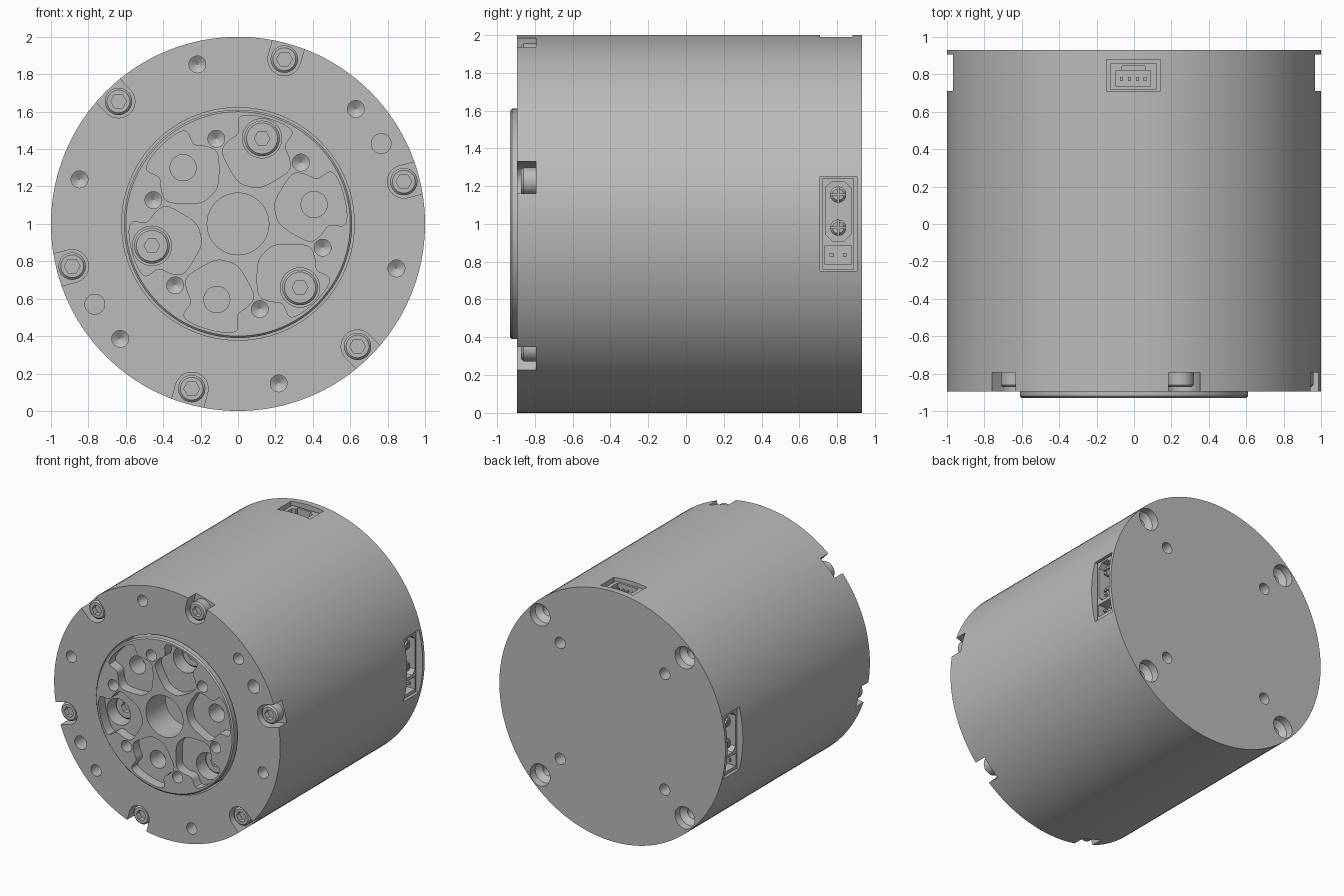
import bpy, bmesh
from math import sin, cos, pi, radians
from mathutils import Matrix, Vector

if "Cube" in bpy.data.objects:
    bpy.data.objects.remove(bpy.data.objects["Cube"])

grey = bpy.data.materials.new("satin grey")
grey.use_nodes = True
COLOUR = (0.5, 0.5, 0.5, 1)
grey.diffuse_color = COLOUR
grey.node_tree.nodes["Principled BSDF"].inputs["Base Color"].default_value = COLOUR
parts = []


# Shape helpers: everything is built around the y axis, then lifted at the end
def skin(bm, loops):
    rows = [[bm.verts.new(p) for p in loop] for loop in loops]
    n = len(rows[0])
    for a, b in zip(rows, rows[1:]):
        for i in range(n):
            bm.faces.new((a[i], a[(i + 1) % n], b[(i + 1) % n], b[i]))
    bm.faces.new(rows[0][::-1])
    bm.faces.new(rows[-1])


def prism(bm, outline, y0, y1):
    skin(bm, [[(x, y, z) for x, z in outline] for y in (y0, y1)])


def lathe(bm, profile, at=(0, 0), n=32):
    turn = [2 * pi * i / n for i in range(n)]
    skin(bm, [[(at[0] + r * cos(t), y, at[1] + r * sin(t)) for t in turn] for r, y in profile])


def rect(x0, x1, z0, z1):
    return [(x0, z0), (x1, z0), (x1, z1), (x0, z1)]


def chamfered(x0, x1, z0, z1, c):
    return [(x0 + c, z0), (x1 - c, z0), (x1, z0 + c), (x1, z1 - c),
            (x1 - c, z1), (x0 + c, z1), (x0, z1 - c), (x0, z0 + c)]


def polar(r, start, count=6):
    return [(r * cos(radians(start + 360 * k / count)), r * sin(radians(start + 360 * k / count)))
            for k in range(count)]


def spun(outline, degrees):
    c, s = cos(radians(degrees)), sin(radians(degrees))
    return [(x * c - z * s, x * s + z * c) for x, z in outline]


def rounded(points, steps=4):
    out, n = [], len(points)
    for i in range(n):
        p = [Vector(points[(i + k - 1) % n]) for k in range(4)]
        for j in range(steps):
            t = j / steps
            out.append(tuple(0.5 * (2 * p[1] + (p[2] - p[0]) * t
                       + (2 * p[0] - 5 * p[1] + 4 * p[2] - p[3]) * t ** 2
                       + (3 * p[1] - p[0] - 3 * p[2] + p[3]) * t ** 3)))
    return out


def make(name, build, matrix=None):
    bm = bmesh.new()
    build(bm)
    if matrix:
        bm.transform(matrix)
    bmesh.ops.recalc_face_normals(bm, faces=bm.faces[:])
    mesh = bpy.data.meshes.new(name)
    bm.to_mesh(mesh)
    bm.free()
    mesh.materials.append(grey)
    obj = bpy.data.objects.new(name, mesh)
    bpy.context.collection.objects.link(obj)
    parts.append(obj)
    return obj


def cut(target, build, matrix=None):
    tool = make("cutter", build, matrix)
    tool.hide_render = True
    parts.remove(tool)
    mod = target.modifiers.new("cut", "BOOLEAN")
    mod.operation, mod.solver, mod.object = "DIFFERENCE", "EXACT", tool
    bpy.context.view_layer.objects.active = target
    bpy.ops.object.modifier_apply(modifier=mod.name)
    bpy.data.objects.remove(tool)


def holes(target, places, profile, n=32):
    def build(bm):
        for at in places:
            lathe(bm, profile, at, n)
    cut(target, build)


def screws(name, places, r, top, bottom):
    def heads(bm):
        for at in places:
            lathe(bm, [(r - 0.012, top), (r, top + 0.012), (r, bottom)], at)
    obj = make(name, heads)
    holes(obj, places, [(0.042, top - 0.02), (0.042, top + 0.04)], 6)


FRONT, BACK, HUB = -0.895, 0.93, -0.93
OPEN = -1.1
SCREW_ANGLE = 14.3

# Housing drum
body = make("housing", lambda bm: lathe(bm, [(1, FRONT), (1, BACK)], n=128))
cut(body, lambda bm: lathe(bm, [(0.622, OPEN), (0.622, -0.5)], n=96))

# Screw notches opening through the front rim
rim_screws = polar(0.915, SCREW_ANGLE)
arc = [(0.915 + 0.088 * cos(t), 0.088 * sin(t)) for t in [pi / 2 + pi * i / 16 for i in range(17)]]
notch = arc + [(1.1, -0.088), (1.1, 0.088)]


def notches(bm):
    for k in range(6):
        prism(bm, spun(notch, SCREW_ANGLE + 60 * k), OPEN, -0.795)


cut(body, notches)
screws("rim_screws", rim_screws, 0.073, -0.872, -0.79)

# Front tapped and dowel holes
holes(body, polar(0.88, 44.3), [(0.045, OPEN), (0.045, -0.74), (0.001, -0.71)])
holes(body, polar(0.878, 29.3, 2), [(0.053, OPEN), (0.053, -0.75)])

# Back countersunk and tapped holes
holes(body, polar(0.905, 45, 4), [(0.045, 0.65), (0.045, 0.83), (0.085, 0.87), (0.095, 1.1)])
holes(body, polar(0.655, 45, 4), [(0.001, 0.71), (0.045, 0.74), (0.045, 1.1)])

# Output hub with petal pockets
hub = make("output_hub", lambda bm: lathe(bm, [(0.6, HUB), (0.61, HUB + 0.01), (0.61, -0.495)], n=96))
half = [(0.575, 0.1), (0.545, 0.148), (0.47, 0.128), (0.41, 0.17),
        (0.35, 0.185), (0.28, 0.13), (0.22, 0.06)]
petal = rounded([(0.585, 0)] + half + [(0.21, 0)] + [(x, -z) for x, z in half[::-1]])


def petals(bm):
    for k in range(6):
        prism(bm, spun(petal, SCREW_ANGLE + 60 * k), OPEN, -0.85)


cut(hub, petals)
holes(hub, [(0, 0)], [(0.165, OPEN), (0.165, -0.68)], 48)
holes(hub, polar(0.47, 44.3), [(0.045, OPEN), (0.045, -0.8), (0.001, -0.77)])
holes(hub, polar(0.42, SCREW_ANGLE, 3), [(0.07, OPEN), (0.07, -0.7)])
holes(hub, polar(0.475, SCREW_ANGLE + 60, 3), [(0.105, OPEN), (0.105, -0.68)])
screws("hub_screws", polar(0.475, SCREW_ANGLE + 60, 3), 0.095, -0.76, -0.67)

# Power connectors, one on each side
to_right = Matrix.Rotation(radians(90), 4, "Z")
to_left = Matrix.Scale(-1, 4, (1, 0, 0)) @ to_right
for side, m in (("right", to_right), ("left", to_left)):
    cut(body, lambda bm: prism(bm, rect(0.71, 0.905, -0.25, 0.25), OPEN, -0.78), m)
    shell = make(side + "_power_socket",
                 lambda bm: prism(bm, rect(0.722, 0.888, -0.24, 0.24), -0.955, -0.775), m)
    cut(shell, lambda bm: prism(bm, chamfered(0.738, 0.872, -0.09, 0.225, 0.035), OPEN, -0.82), m)
    cut(shell, lambda bm: prism(bm, rect(0.735, 0.875, -0.215, -0.115), OPEN, -0.87), m)

    def pins(bm):
        for z in (0.155, -0.02):
            lathe(bm, [(0.03, -0.94), (0.043, -0.925), (0.043, -0.815)], (0.805, z), 24)
        for x in (0.77, 0.84):
            prism(bm, rect(x - 0.01, x + 0.01, -0.175, -0.155), -0.93, -0.865)
    contacts = make(side + "_power_contacts", pins, m)
    for z in (0.155, -0.02):
        for w, h in ((0.05, 0.004), (0.004, 0.05)):
            cut(contacts, lambda bm: prism(
                bm, rect(0.805 - w, 0.805 + w, z - h, z + h), OPEN, -0.89), m)

# Signal connector on the top
to_top = Matrix.Rotation(radians(-90), 4, "X")
cut(body, lambda bm: prism(bm, rect(-0.148, 0.142, 0.71, 0.88), OPEN, -0.82), to_top)
plug = make("signal_socket", lambda bm: prism(bm, rect(-0.125, 0.119, 0.718, 0.862), -0.97, -0.815), to_top)
cut(plug, lambda bm: prism(bm, rect(-0.095, 0.089, 0.735, 0.82), OPEN, -0.85), to_top)
cut(plug, lambda bm: prism(bm, rect(-0.065, 0.059, 0.8, 0.845), OPEN, -0.86), to_top)


def signal_pins(bm):
    for k in range(4):
        x = -0.066 + 0.042 * k
        prism(bm, rect(x - 0.008, x + 0.008, 0.765, 0.785), -0.95, -0.845)


make("signal_pins", signal_pins, to_top)

# Lift onto the ground and smooth the round walls
bpy.ops.object.select_all(action="DESELECT")
for obj in parts:
    obj.location.z = 1
    obj.select_set(True)
bpy.context.view_layer.objects.active = parts[0]
bpy.ops.object.shade_smooth_by_angle(angle=radians(30))
